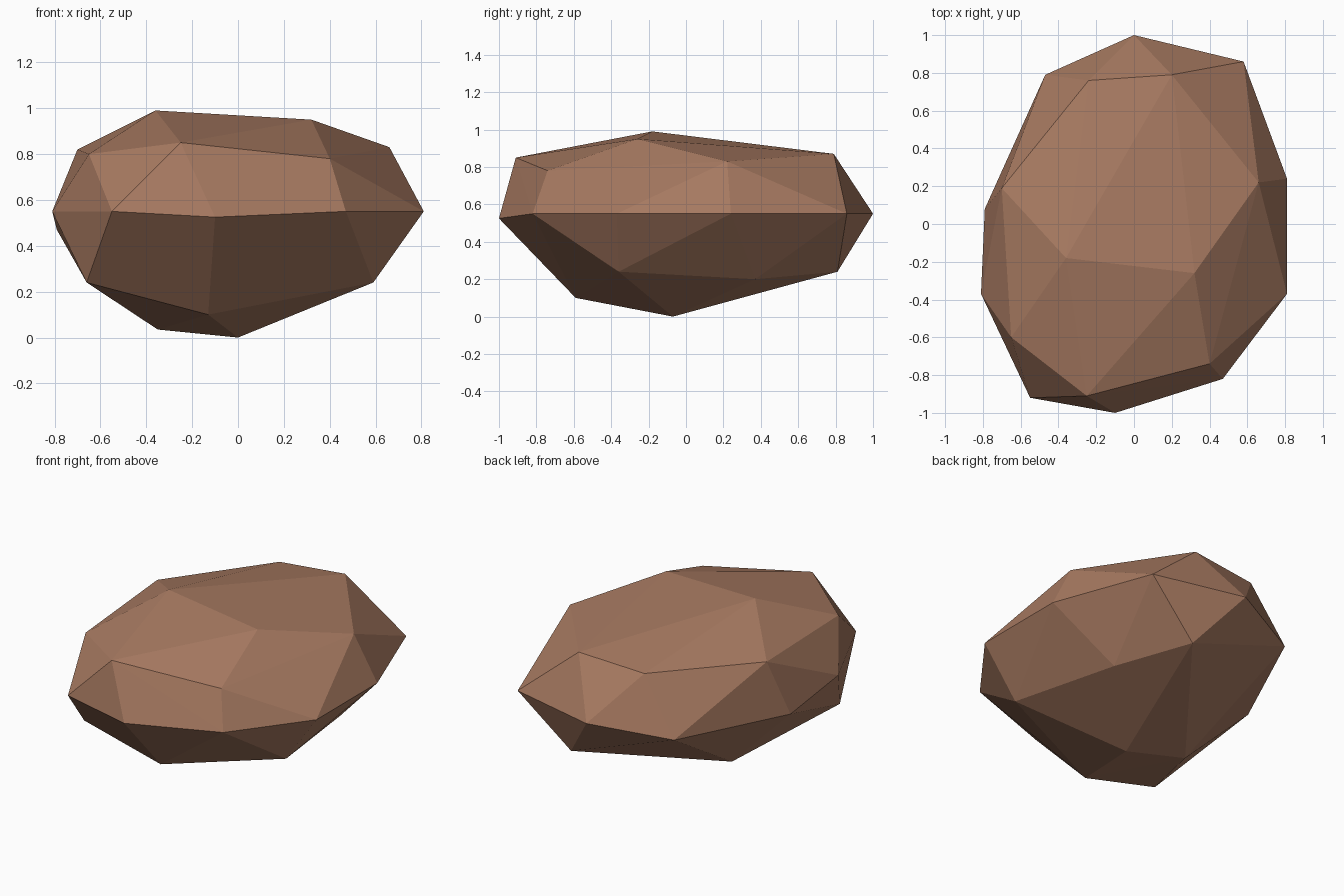
import bpy
import bmesh

default_cube = bpy.data.objects.get("Cube")
if default_cube:
    bpy.data.objects.remove(default_cube, do_unlink=True)

# Single earthy brown for the whole stone
brown = bpy.data.materials.new("earth_brown")
brown.use_nodes = True
colour = (0.39, 0.195, 0.12, 1.0)
brown.diffuse_color = colour
brown.node_tree.nodes["Principled BSDF"].inputs["Base Color"].default_value = colour

# Widest contour of the stone
girdle = [
    (0, 1, 0.55), (0.58, 0.86, 0.55), (0.81, 0.24, 0.55), (0.81, -0.37, 0.55),
    (0.47, -0.82, 0.55), (-0.1, -1, 0.525), (-0.55, -0.92, 0.55),
    (-0.81, -0.37, 0.55), (-0.79, 0.08, 0.47), (-0.47, 0.79, 0.49),
]

# Shoulder corners and the two crown corners
crown = [
    (0.2, 0.79, 0.87), (0.66, 0.22, 0.83), (0.4, -0.74, 0.78),
    (-0.25, -0.91, 0.85), (-0.65, -0.6, 0.8), (-0.7, 0.19, 0.82),
    (-0.24, 0.76, 0.84), (-0.36, -0.18, 0.99), (0.32, -0.26, 0.95),
]

# Tapered underside corners
underside = [
    (0.24, 0.81, 0.24), (0.46, 0.37, 0.2), (0.59, -0.36, 0.24),
    (-0.13, -0.59, 0.1), (-0.66, -0.6, 0.24), (-0.35, 0.04, 0.035), (0, -0.07, 0),
]


def build_faceted_stone(name, *contours):
    """Wrap a flat-faceted skin around the corner points of a stone."""
    bm = bmesh.new()
    for contour in contours:
        for corner in contour:
            bm.verts.new(corner)
    bmesh.ops.convex_hull(bm, input=list(bm.verts))
    loose = [v for v in bm.verts if not v.link_faces]
    bmesh.ops.delete(bm, geom=loose, context="VERTS")
    bmesh.ops.recalc_face_normals(bm, faces=list(bm.faces))
    for face in bm.faces:
        face.smooth = False
    mesh = bpy.data.meshes.new(name)
    bm.to_mesh(mesh)
    bm.free()
    mesh.materials.append(brown)
    stone = bpy.data.objects.new(name, mesh)
    bpy.context.collection.objects.link(stone)
    return stone


build_faceted_stone("rock", girdle, crown, underside)
